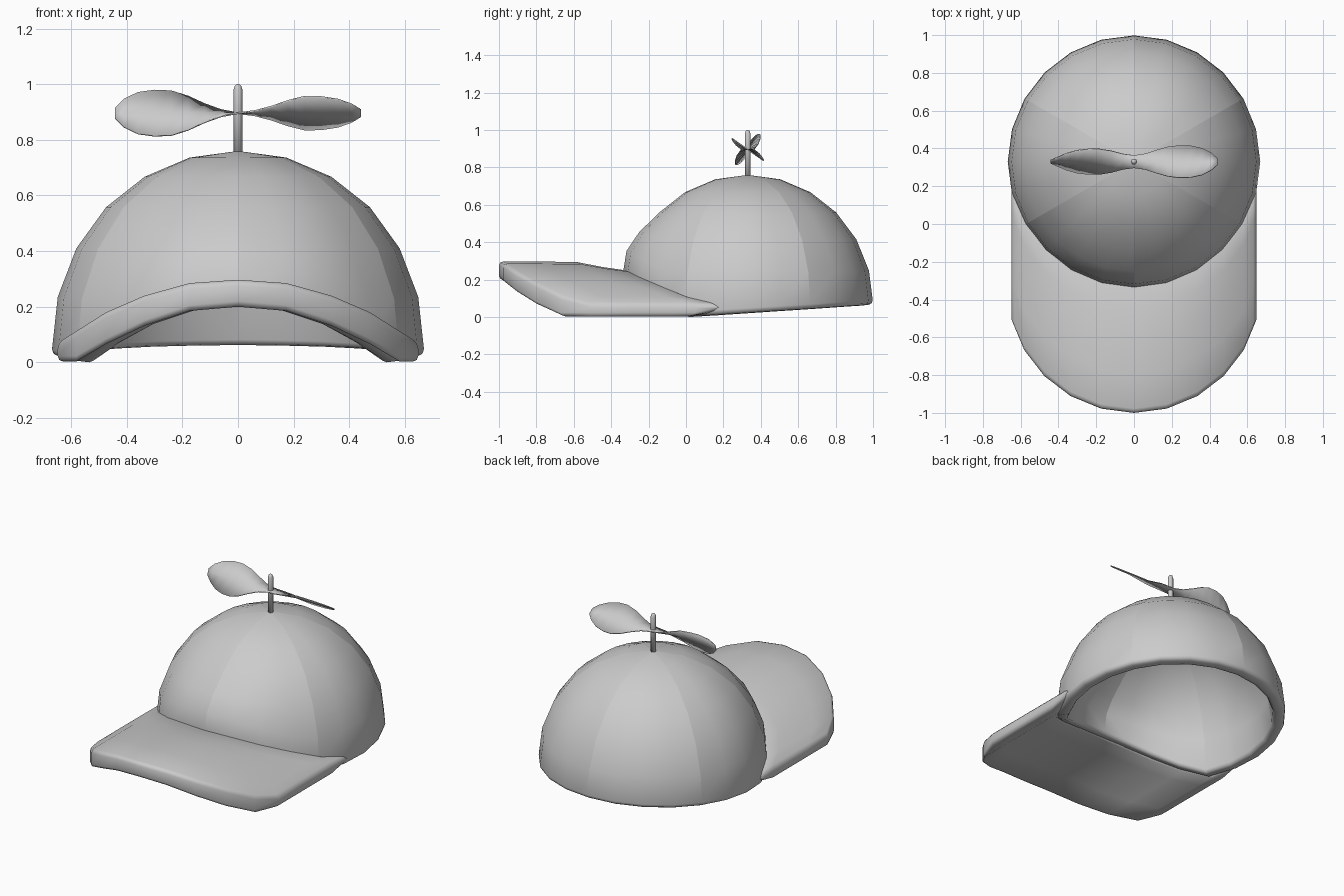
import bpy, bmesh, math

if "Cube" in bpy.data.objects:
    bpy.data.objects.remove(bpy.data.objects["Cube"])

CY, R = 0.33, 0.671           # crown centre and radius
SEG = 24                      # sides of the crown


def finish(name, bm, sharp=()):
    bmesh.ops.recalc_face_normals(bm, faces=bm.faces)
    for f in bm.faces:
        f.smooth = True
    for e in sharp:
        e.smooth = False
    me = bpy.data.meshes.new(name)
    bm.to_mesh(me)
    bm.free()
    ob = bpy.data.objects.new(name, me)
    bpy.context.collection.objects.link(ob)
    return ob


def bevel(ob, width, segments, angle):
    m = ob.modifiers.new("round", 'BEVEL')
    m.width, m.segments = width, segments
    m.limit_method, m.angle_limit = 'ANGLE', math.radians(angle)


# crown: six-panel dome whose rim rises at the front above the brim
RIM = [0.21, 0.195, 0.145, 0.075, 0.006, 0.015, 0.026, 0.037, 0.047, 0.056, 0.063, 0.067, 0.069]
FOLLOW = [1, 0.75, 0.27, 0, 0, 0]      # how far each row follows the rim
bm = bmesh.new()
rings = []
for i, w in enumerate(FOLLOW):
    e = math.radians(15 * i)
    ring = []
    for k in range(SEG):
        a = math.radians(15 * k)       # measured from the front
        lift = RIM[min(k, SEG - k)] - 0.07
        if i and lift < 0:             # only the very edge dips at the sides
            lift *= 0.4
        r = R * math.cos(e)
        ring.append(bm.verts.new((r * math.sin(a), CY - r * math.cos(a),
                                  0.07 + 0.69 * math.sin(e) + w * lift)))
    rings.append(ring)
top = bm.verts.new((0, CY, 0.76))
for lo, hi in zip(rings, rings[1:]):
    for k in range(SEG):
        n = (k + 1) % SEG
        bm.faces.new((lo[k], lo[n], hi[n], hi[k]))
for k in range(SEG):
    bm.faces.new((rings[-1][k], rings[-1][(k + 1) % SEG], top))
seams = []
for k in range(0, SEG, 4):
    line = [r[k] for r in rings] + [top]
    seams += [bm.edges.get(p) for p in zip(line, line[1:])]
crown = finish("crown", bm, seams)
m = crown.modifiers.new("wall", 'SOLIDIFY')
m.thickness, m.offset = 0.075, -1
bevel(crown, 0.022, 2, 50)

# brim: front rim of the crown swept forward, arched across its width
TOP = [0.297, 0.285, 0.24, 0.18, 0.112, 0.07]
BOT = [0.20, 0.185, 0.132, 0.066, 0.003, 0.003]
ROWS = [0, 0.2, 0.4, 0.7, 1]
DROP = [0.05, 0.03, 0.003, 0, 0]
bm = bmesh.new()
layers = []
for table, sag in ((TOP, 1), (BOT, 0)):
    grid = []
    for k in range(-5, 6):
        a = math.radians(15 * k)
        y0 = CY - 0.665 * math.cos(a) + 0.03
        y1 = -0.335 - 0.665 * math.cos(a)
        col = []
        for t, d in zip(ROWS, DROP):
            z = table[abs(k)] - sag * d * max(0, math.cos(a * 1.2)) ** 2
            if t == 0 and abs(k) == 5 and not sag:
                z = 0.035              # tuck the corner into the crown
            col.append(bm.verts.new((R * math.sin(a), y0 + t * (y1 - y0), z)))
        grid.append(col)
    for c0, c1 in zip(grid, grid[1:]):
        for j in range(len(ROWS) - 1):
            bm.faces.new((c0[j], c1[j], c1[j + 1], c0[j + 1]))
    layers.append(grid)


def outline(g):
    return ([c[0] for c in g] + g[-1][1:] + [c[-1] for c in g[-2::-1]] + g[0][-2:0:-1])


la, lb = outline(layers[0]), outline(layers[1])
for i in range(len(la)):
    n = (i + 1) % len(la)
    bm.faces.new((la[i], la[n], lb[n], lb[i]))
brim = finish("brim", bm)
bevel(brim, 0.03, 2, 45)

# spindle: thin post with a rounded tip
bm = bmesh.new()
prev = None
for r, z in [(0.016, 0.73), (0.016, 0.98), (0.011, 0.995), (0.004, 1.0)]:
    ring = [bm.verts.new((r * math.cos(k * math.pi / 5), CY + r * math.sin(k * math.pi / 5), z))
            for k in range(10)]
    if prev:
        for k in range(10):
            n = (k + 1) % 10
            bm.faces.new((prev[k], prev[n], ring[n], ring[k]))
    else:
        bm.faces.new(ring)
    prev = ring
bm.faces.new(prev)
finish("spindle", bm)

# propeller: one twisted strip, flat at the hub, blades pitched opposite ways
STATIONS = [(0, 0.034, 0), (0.06, 0.043, 0.3), (0.12, 0.066, 0.6), (0.18, 0.09, 0.85),
            (0.24, 0.104, 1), (0.3, 0.102, 1.08), (0.36, 0.086, 1.2), (0.41, 0.055, 1.35),
            (0.442, 0.02, 1.4)]
both = ([(-x, w, 50 * f) for x, w, f in STATIONS[:0:-1]]
        + [(x, w, -35 * min(f, 1)) for x, w, f in STATIONS])
bm = bmesh.new()
prev = None
for x, w, deg in both:
    a = math.radians(deg)
    row = [bm.verts.new((x, CY + s * w * math.cos(a), 0.896 + s * w * math.sin(a)))
           for s in (-1, 0, 1)]
    if prev:
        for j in range(2):
            bm.faces.new((prev[j], row[j], row[j + 1], prev[j + 1]))
    prev = row
prop = finish("propeller", bm)
m = prop.modifiers.new("thickness", 'SOLIDIFY')
m.thickness, m.offset = 0.006, 0
